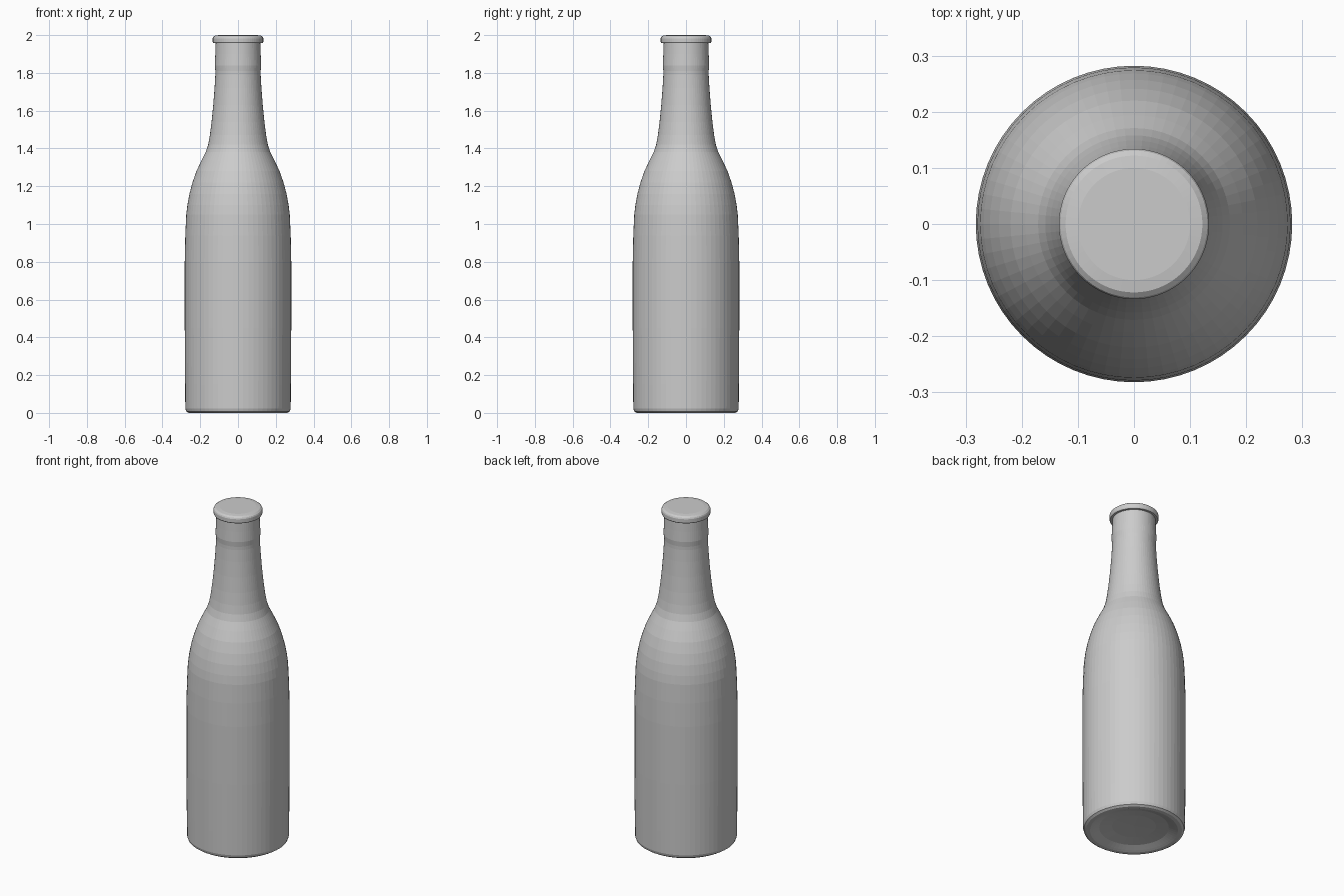
import bpy, bmesh
from math import cos, sin, tau

if "Cube" in bpy.data.objects:
    bpy.data.objects.remove(bpy.data.objects["Cube"])

SEGMENTS = 64


def lathe(name, profile):
    """Revolve (radius, height) points around z; zero-radius ends become poles."""
    bm = bmesh.new()
    rings = []
    for r, z in profile:
        if r == 0:
            rings.append([bm.verts.new((0, 0, z))] * SEGMENTS)
        else:
            rings.append([bm.verts.new((r * cos(tau * i / SEGMENTS), r * sin(tau * i / SEGMENTS), z))
                          for i in range(SEGMENTS)])
    for low, high in zip(rings, rings[1:]):
        for i in range(SEGMENTS):
            j = (i + 1) % SEGMENTS
            corners = list(dict.fromkeys((low[i], low[j], high[j], high[i])))
            bm.faces.new(corners)
    bmesh.ops.recalc_face_normals(bm, faces=bm.faces)
    mesh = bpy.data.meshes.new(name)
    bm.to_mesh(mesh)
    bm.free()
    obj = bpy.data.objects.new(name, mesh)
    bpy.context.collection.objects.link(obj)
    return obj


# Bottle: dished base, body, shoulder, neck, lip and closed top
base = [(0, 0.03), (0.12, 0.027), (0.19, 0.018), (0.225, 0.005), (0.24, 0.0), (0.262, 0.0), (0.274, 0.008), (0.279, 0.024)]
body = [(0.28, 0.15), (0.282, 0.45), (0.282, 0.80), (0.279, 0.94), (0.274, 1.05)]
shoulder = [(0.268, 1.10), (0.257, 1.16), (0.241, 1.22), (0.220, 1.28), (0.194, 1.335), (0.171, 1.38), (0.158, 1.42)]
neck = [(0.149, 1.47), (0.140, 1.54), (0.131, 1.63), (0.124, 1.72), (0.120, 1.79),
        (0.120, 1.81), (0.123, 1.84), (0.120, 1.90), (0.118, 1.957)]
lip = [(0.131, 1.957), (0.134, 1.963), (0.134, 1.983), (0.131, 1.990), (0.122, 1.997), (0.10, 2.0), (0, 2.0)]
lathe("bottle", base + body + shoulder + neck + lip)
